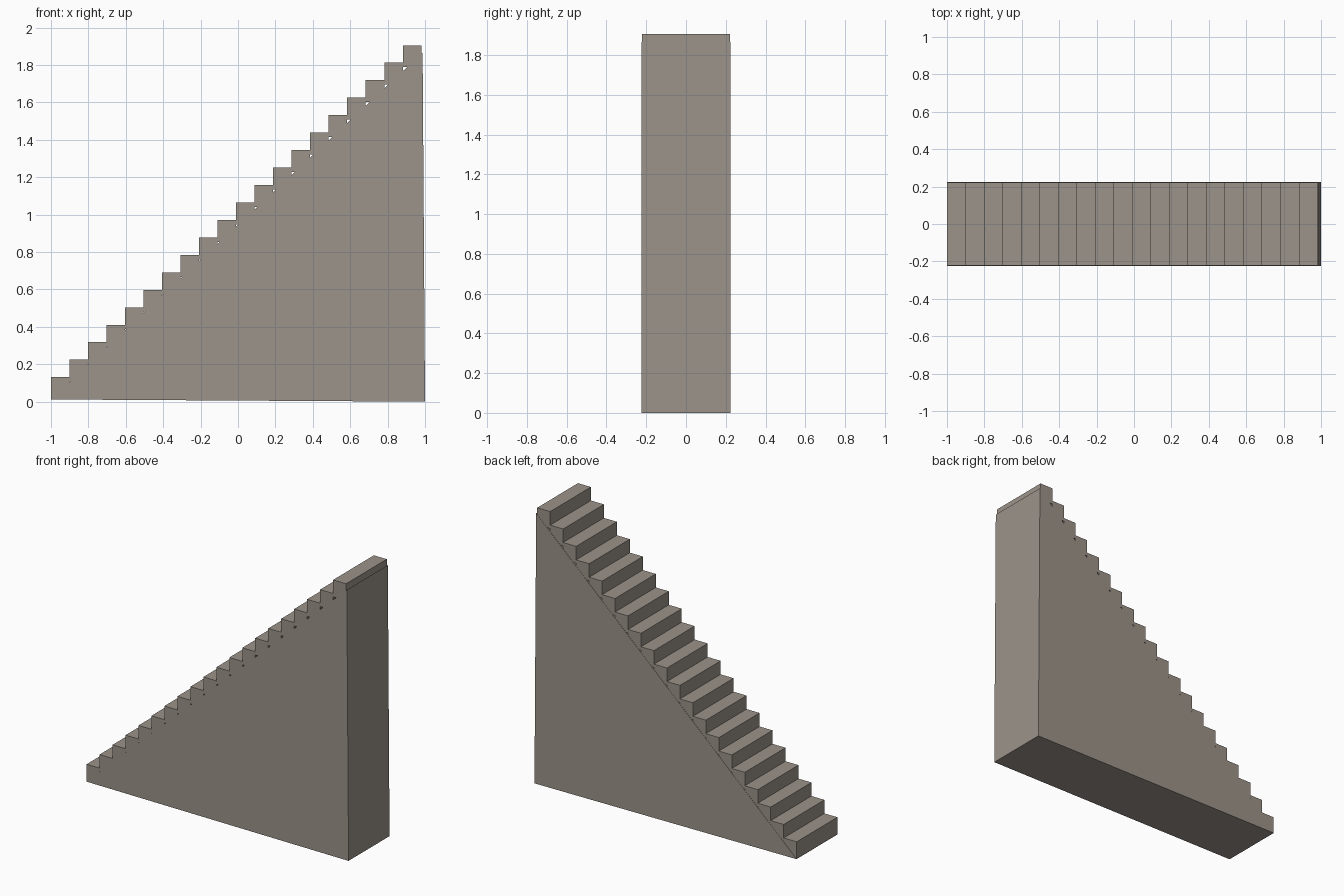
import bpy

if "Cube" in bpy.data.objects:
    bpy.data.objects.remove(bpy.data.objects["Cube"])

stone = bpy.data.materials.new("warm grey stone")
stone.diffuse_color = (0.33, 0.292, 0.252, 1)
stone.use_nodes = True
stone.node_tree.nodes["Principled BSDF"].inputs["Base Color"].default_value = stone.diffuse_color


def extrude_profile(name, profile, half_depth):
    """Solid prism: xz profile (counter-clockwise from the front) extruded along y."""
    n = len(profile)
    verts = [(x, y, z) for y in (-half_depth, half_depth) for x, z in profile]
    faces = [tuple(range(n)), tuple(reversed(range(n, 2 * n)))]
    faces += [(i, i + n, (i + 1) % n + n, (i + 1) % n) for i in range(n)]
    mesh = bpy.data.meshes.new(name)
    mesh.from_pydata(verts, [], faces)
    mesh.materials.append(stone)
    obj = bpy.data.objects.new(name, mesh)
    bpy.context.collection.objects.link(obj)
    return obj


# Solid wedge under the flight, slightly out of square
extrude_profile("support_wedge",
                [(-1.0, 0.012), (1.0, 0.0), (0.987, 1.866)], 0.2235)

# Twenty identical step blocks; small gaps remain above the wedge slope
RUN, RISE, BLOCK = 0.099, 0.0934, 0.117
for i in range(20):
    x, top = -1.0 + RUN * i, 0.131 + RISE * i
    extrude_profile(f"step_{i + 1:02d}",
                    [(x, top - BLOCK), (x + RUN, top - BLOCK),
                     (x + RUN, top), (x, top)], 0.222)
